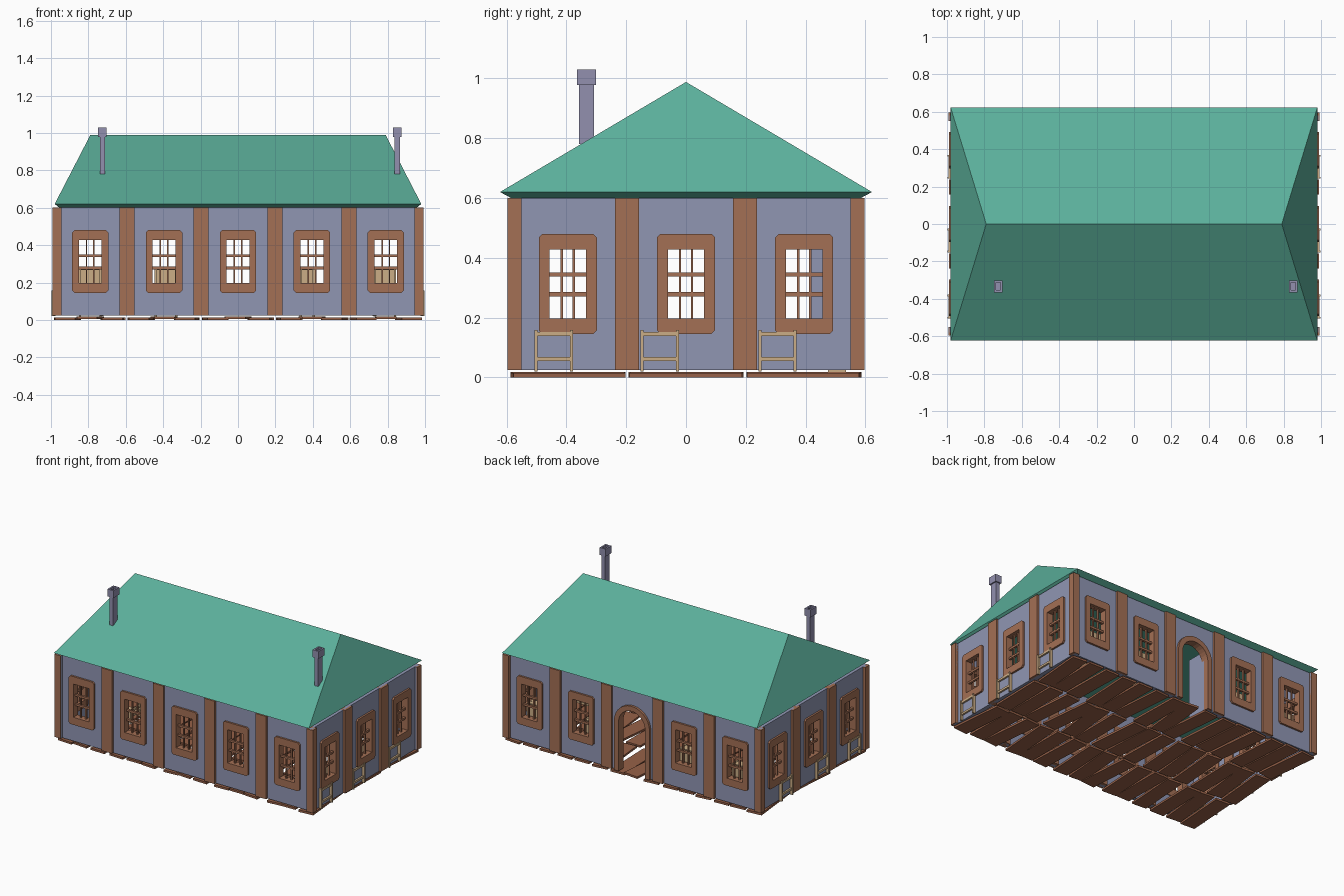
import bpy, bmesh, math, random
from mathutils import Matrix, Vector

random.seed(4)
if "Cube" in bpy.data.objects:
    bpy.data.objects.remove(bpy.data.objects["Cube"])


def material(name, rgb):
    m = bpy.data.materials.new(name)
    m.use_nodes = True
    colour = (*rgb, 1)
    m.diffuse_color = colour
    m.node_tree.nodes["Principled BSDF"].inputs["Base Color"].default_value = colour
    return m


PLASTER = material("blue_grey_plaster", (0.28, 0.305, 0.45))
TIMBER = material("brown_timber", (0.37, 0.16, 0.09))
BOARD = material("dark_red_brown_board", (0.31, 0.12, 0.065))
ROOF = material("green_roof", (0.105, 0.43, 0.325))
PINE = material("pale_pine", (0.60, 0.42, 0.24))
STACK = material("grey_purple_stack", (0.29, 0.28, 0.43))


class Part:
    """Collects solids into one named object."""

    def __init__(self, name, mat):
        self.name, self.mat, self.bm = name, mat, bmesh.new()

    def box(self, M, u, v, w):
        """Box from (low, high) ranges along the three local axes."""
        mid = Vector([(a + b) / 2 for a, b in (u, v, w)])
        size = [b - a for a, b in (u, v, w)]
        T = M @ Matrix.Translation(mid) @ Matrix.Diagonal((*size, 1))
        bmesh.ops.create_cube(self.bm, size=1, matrix=T)

    def band(self, M, outer, inner, w0, w1, closed=True):
        """Solid strip between two matching outlines."""
        def loop(pts, w):
            return [self.bm.verts.new(M @ Vector((u, v, w))) for u, v in pts]
        rails = [loop(outer, w1), loop(inner, w1), loop(inner, w0), loop(outer, w0)]
        n = len(outer)
        for i in range(n if closed else n - 1):
            j = (i + 1) % n
            for k in range(4):
                a, b = rails[k], rails[(k + 1) % 4]
                self.bm.faces.new((a[i], a[j], b[j], b[i]))
        if not closed:
            for i in (0, n - 1):
                self.bm.faces.new([r[i] for r in rails])

    def finish(self):
        bmesh.ops.recalc_face_normals(self.bm, faces=self.bm.faces)
        mesh = bpy.data.meshes.new(self.name)
        self.bm.to_mesh(mesh)
        self.bm.free()
        mesh.materials.append(self.mat)
        ob = bpy.data.objects.new(self.name, mesh)
        bpy.context.collection.objects.link(ob)
        return ob


def outline(hw, low, high, c):
    """Rectangle with clipped corners."""
    return [(-hw + c, low), (hw - c, low), (hw, low + c), (hw, high - c),
            (hw - c, high), (-hw + c, high), (-hw, high - c), (-hw, low + c)]


def arch(r, low, spring, steps=14):
    pts = [(r, low)]
    for i in range(steps + 1):
        t = math.pi * i / steps
        pts.append((r * math.cos(t), spring + r * math.sin(t)))
    return pts + [(-r, low)]


BAY, LOW, TOP = 0.395, 0.025, 0.6
HALF = BAY / 2
SPRING = 0.365


def window_bay(M, wall, frame):
    wall.band(M, outline(HALF, LOW, TOP, 0.0005), outline(0.075, 0.18, 0.45, 0.0005), -0.03, 0)
    frame.band(M, outline(0.097, 0.145, 0.48, 0.012), outline(0.061, 0.197, 0.428, 0.0005), -0.036, 0.013)
    for s in (-1, 1):
        frame.box(M, (s * 0.02 - 0.004, s * 0.02 + 0.004), (0.195, 0.43), (-0.02, -0.008))
        z = 0.311 + s * 0.033
        frame.box(M, (-0.063, 0.063), (z - 0.007, z + 0.007), (-0.022, -0.006))


def door_bay(M, wall, frame):
    # Each point of the arch is matched to the bay edge or the wall top
    inner = arch(0.115, LOW, SPRING)
    outer = [(HALF, LOW), (HALF, SPRING)]
    count = len(inner) - 4
    for i in range(count):
        outer.append((HALF - 2 * HALF * i / (count - 1), TOP))
    outer += [(-HALF, SPRING), (-HALF, LOW)]
    wall.band(M, outer, inner, -0.03, 0, closed=False)
    frame.band(M, arch(0.137, LOW, SPRING), arch(0.102, LOW, SPRING), -0.04, 0.016, closed=False)


# Four walls: local u runs along the wall, v up, w outward
for name, angle, dist, bays in (("front", 0, 0.58, 5), ("left", 90, 0.975, 3),
                                ("back", 180, 0.58, 5), ("right", 270, 0.975, 3)):
    turn = Matrix.Rotation(math.radians(angle), 4, "Z")
    base = turn @ Matrix.Translation((0, -dist, 0)) @ Matrix.Rotation(math.pi / 2, 4, "X")
    wall = Part(name + "_wall", PLASTER)
    frame = Part(name + "_opening_frames", TIMBER)
    pillars = Part(name + "_pillars", TIMBER)
    for i in range(bays):
        u = (i - (bays - 1) / 2) * BAY
        M = base @ Matrix.Translation((u, 0, 0))
        if name == "back" and i == 2:
            door_bay(M, wall, frame)
        else:
            window_bay(M, wall, frame)
        if i:
            pillars.box(M, (-HALF - 0.04, -HALF + 0.04), (LOW, TOP), (-0.04, 0.015))
    for part in (wall, frame, pillars):
        part.finish()

ID = Matrix.Identity(4)
corners = Part("corner_posts", TIMBER)
for sx in (-1, 1):
    for sy in (-1, 1):
        S = Matrix.Diagonal((sx, sy, 1, 1))
        corners.box(S, (0.945, 0.993), (0.55, 0.597), (LOW, TOP))
corners.finish()

# Open door leaf, swung inward
leaf = Part("door_leaf", PLASTER)
leaf.box(ID, (-0.112, -0.1), (0.413, 0.56), (0.03, 0.45))
leaf.finish()

# Hipped roof with a sloping soffit
roof = Part("hipped_roof", ROOF)


def corner_ring(x, y, z):
    return [roof.bm.verts.new((a * x, b * y, z)) for a, b in ((-1, -1), (1, -1), (1, 1), (-1, 1))]


soffit, eave = corner_ring(0.955, 0.585, 0.6), corner_ring(0.98, 0.622, 0.62)
ridge = [roof.bm.verts.new((s * 0.79, 0, 0.988)) for s in (-1, 1)]
roof.bm.faces.new(soffit)
for i in range(4):
    j = (i + 1) % 4
    roof.bm.faces.new((soffit[i], soffit[j], eave[j], eave[i]))
for loop in ((eave[0], eave[1], ridge[1], ridge[0]), (eave[1], eave[2], ridge[1]),
             (eave[2], eave[3], ridge[0], ridge[1]), (eave[3], eave[0], ridge[0])):
    roof.bm.faces.new(loop)
roof.finish()

# Chimneys with hollow caps
for side, x in (("right", -0.725), ("left", 0.852)):
    chimney = Part(side + "_chimney", STACK)
    M = Matrix.Translation((x, -0.333, 0))
    chimney.box(M, (-0.014, 0.014), (-0.025, 0.025), (0.78, 0.995))
    rect = [(-1, -1), (1, -1), (1, 1), (-1, 1)]
    chimney.band(M, [(a * 0.023, b * 0.032) for a, b in rect],
                 [(a * 0.012, b * 0.02) for a, b in rect], 0.978, 1.029)
    chimney.finish()

# Loose floorboards, skewed within each bay with gaps between
floor = Part("floorboards", BOARD)
for i in range(5):
    for j in range(3):
        for k in range(3):
            x = (i - 2) * BAY + (k - 1) * 0.122
            z = 0.004 * (k % 2)
            M = (Matrix.Translation((x, (j - 1) * BAY, z))
                 @ Matrix.Rotation(math.radians(random.uniform(-7, 7)), 4, "Z"))
            floor.box(M, (-0.054, 0.054), (-0.188, 0.188), (0, 0.014))
floor.finish()

# Beds along both end walls, their headboards passing through the wall
for side, s in (("right", -1), ("left", 1)):
    beds = Part(side + "_beds", PINE)
    for y in (-0.442, -0.088, 0.306):
        M = Matrix.Translation((0, y, 0)) @ Matrix.Diagonal((s, 1, 1, 1))
        for x, top in ((0.986, 0.158), (0.73, 0.11)):
            for e in (-0.059, 0.059):
                beds.box(M, (x - 0.01, x + 0.01), (e - 0.005, e + 0.005), (0.02, top))
            for z in (0.062, top - 0.013):
                beds.box(M, (x - 0.006, x + 0.006), (-0.059, 0.059), (z - 0.007, z + 0.007))
        beds.box(M, (0.73, 0.968), (-0.054, 0.054), (0.055, 0.07))
    beds.finish()

# Slatted cabinets along the back wall
for n, (x, half) in enumerate(((-0.79, 0.055), (-0.385, 0.055), (0.37, 0.035), (0.785, 0.055))):
    cabinet = Part("cabinet_%d" % (n + 1), PINE)
    M = Matrix.Translation((x, 0.505, 0))
    for e in (-half, half):
        cabinet.box(M, (e - 0.006, e + 0.006), (-0.03, 0.03), (0.018, 0.28))
    for z in (0.06, 0.165, 0.272):
        cabinet.box(M, (-half, half), (-0.028, 0.028), (z - 0.006, z + 0.006))
    cabinet.box(M, (-half, half), (0.018, 0.028), (0.05, 0.27))
    cabinet.finish()
